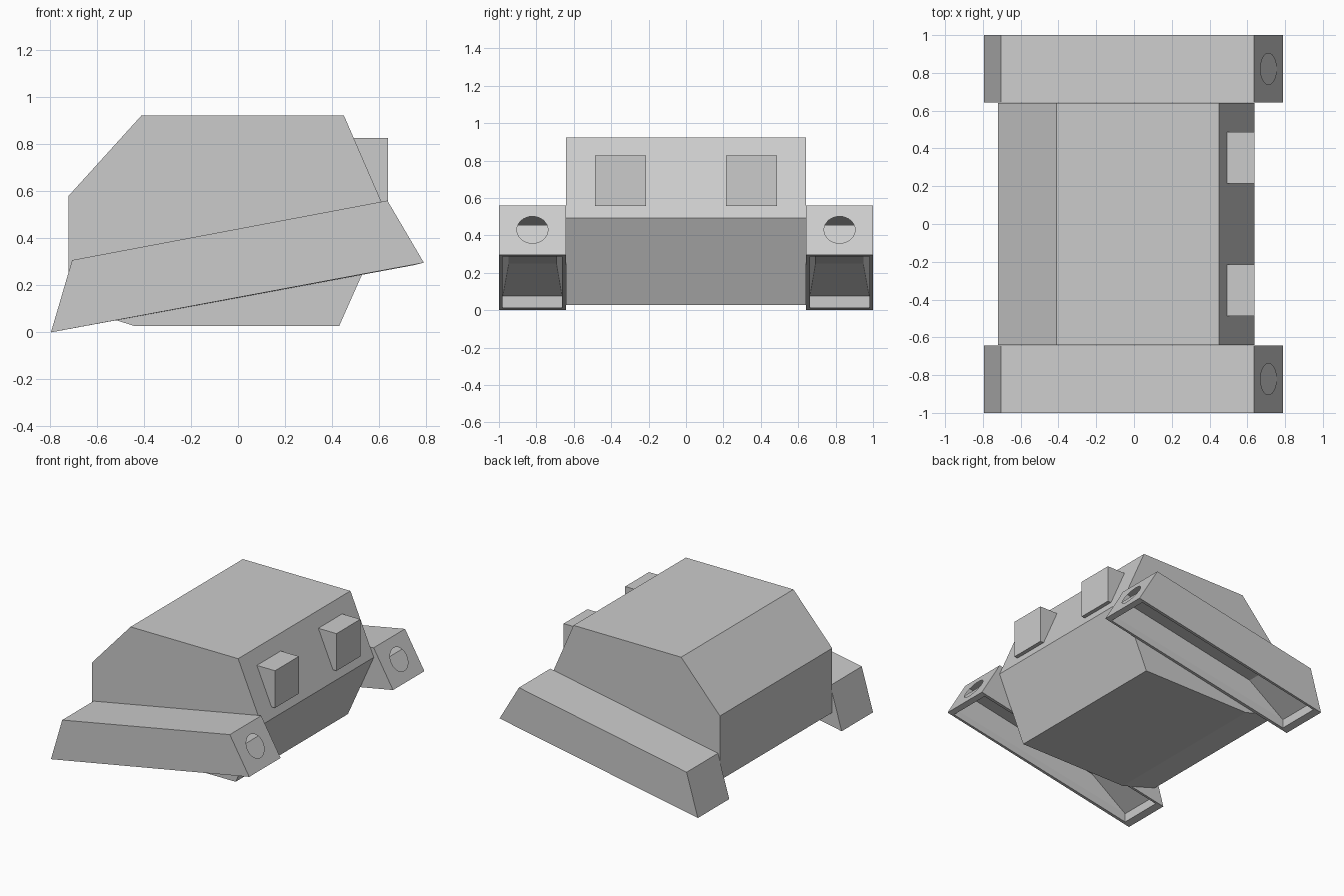
import bpy, bmesh
from math import sin, cos, pi
from mathutils import Vector

if "Cube" in bpy.data.objects:
    bpy.data.objects.remove(bpy.data.objects["Cube"])


def finish(name, bm):
    bmesh.ops.recalc_face_normals(bm, faces=bm.faces)
    mesh = bpy.data.meshes.new(name)
    bm.to_mesh(mesh)
    bm.free()
    obj = bpy.data.objects.new(name, mesh)
    bpy.context.collection.objects.link(obj)


def prism(name, profile, y0, y1):
    """Extrude an xz profile along y."""
    bm = bmesh.new()
    a = [bm.verts.new((x, y0, z)) for x, z in profile]
    b = [bm.verts.new((x, y1, z)) for x, z in profile]
    bm.faces.new(a)
    bm.faces.new(b[::-1])
    n = len(a)
    for i in range(n):
        j = (i + 1) % n
        bm.faces.new((a[i], b[i], b[j], a[j]))
    finish(name, bm)


def side_pod(name, s):
    """Open-bottomed pod: nested rectangular rings from roof to cavity ceiling."""
    rings = [  # left x,z  right x,z  y range
        (-0.705, 0.307, 0.635, 0.56, 0.642, 1.0),    # roof
        (-0.795, 0.0, 0.79, 0.296, 0.642, 1.0),      # bottom edge
        (-0.745, 0.012, 0.75, 0.286, 0.662, 0.98),   # rim
        (-0.745, 0.075, 0.75, 0.335, 0.662, 0.98),   # lip
        (-0.43, 0.25, 0.67, 0.455, 0.692, 0.948),    # cavity ceiling
    ]
    bm = bmesh.new()
    loops = []
    for xl, zl, xr, zr, y0, y1 in rings:
        pts = [(xl, y0, zl), (xr, y0, zr), (xr, y1, zr), (xl, y1, zl)]
        loops.append([bm.verts.new((x, s * y, z)) for x, y, z in pts])
    bm.faces.new(loops[0])
    bm.faces.new(loops[-1])
    for k in range(len(loops) - 1):
        a, b = loops[k], loops[k + 1]
        for i in range(4):
            j = (i + 1) % 4
            if k == 0 and i == 1:
                continue  # nose face is filled around its round hole
            bm.faces.new((a[i], a[j], b[j], b[i]))

    # Nose face with a round opening
    quad = [loops[0][1], loops[0][2], loops[1][2], loops[1][1]]
    down = (quad[3].co - quad[0].co)
    centre = quad[0].co + down * 0.495
    centre.y = s * 0.821
    down.normalize()
    across = Vector((0, 1, 0))
    n, r = 32, 0.083
    ring = [bm.verts.new(centre + r * (cos(2 * pi * i / n) * across
                                       + sin(2 * pi * i / n) * down)) for i in range(n)]
    edges = [bm.edges.new((ring[i], ring[(i + 1) % n])) for i in range(n)]
    for i in range(4):
        pair = (quad[i], quad[(i + 1) % 4])
        edges.append(bm.edges.get(pair) or bm.edges.new(pair))
    bmesh.ops.triangle_fill(bm, edges=edges, use_beauty=True)
    finish(name, bm)


# Main hull
prism("hull", [(-0.72, 0.58), (-0.41, 0.922), (0.45, 0.922), (0.637, 0.492),
               (0.43, 0.027), (-0.44, 0.027), (-0.72, 0.115)], -0.641, 0.641)

# Lamp boxes on the sloped nose, and side pods
for side, s in (("left", 1), ("right", -1)):
    prism("lamp_box_" + side, [(0.49, 0.826), (0.637, 0.826), (0.637, 0.557), (0.606, 0.557)],
          s * 0.215, s * 0.487)
    side_pod("side_pod_" + side, s)
